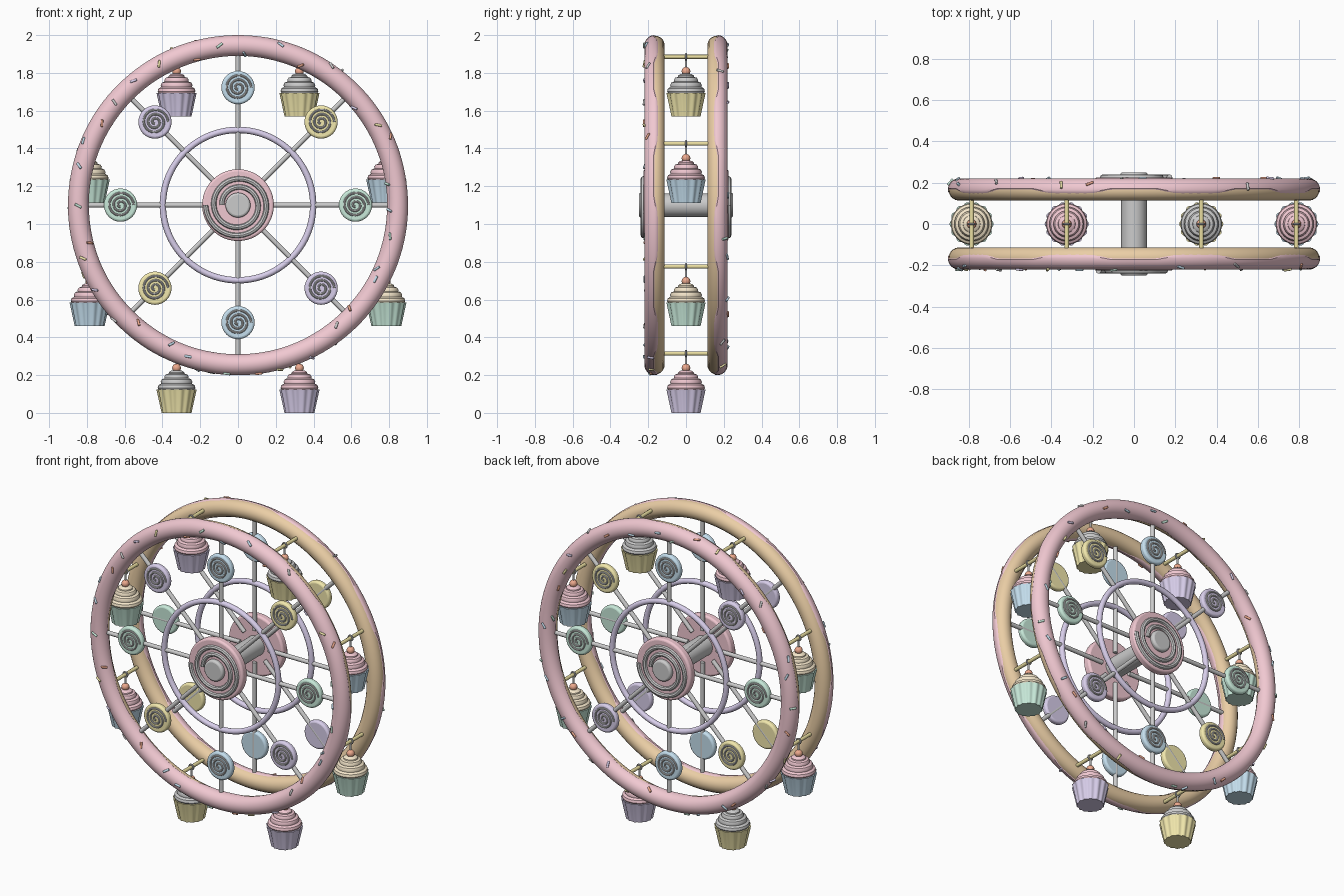
import bpy, bmesh, math, random
from math import sin, cos, pi, radians
from mathutils import Vector

if "Cube" in bpy.data.objects:
    bpy.data.objects.remove(bpy.data.objects["Cube"])

random.seed(4)
CZ, RY, RM = 1.1, 0.165, 0.845   # wheel centre height, rim offset, rim radius
COL = dict(pink=(.88, .58, .64), tan=(.83, .62, .38), lilac=(.69, .62, .83), blue=(.56, .74, .86),
           yellow=(.89, .81, .42), green=(.58, .82, .70), cream=(.92, .80, .60),
           white=(.88, .87, .85), cherry=(.85, .40, .27), gold=(.83, .74, .36), grey=(.7, .7, .7))
MAT = {}
for n, c in COL.items():
    MAT[n] = bpy.data.materials.new(n)
    MAT[n].diffuse_color = (*c, 1)


def finish(name, mat, angle=40):
    o = bpy.context.object
    o.name = name
    o.data.materials.append(MAT[mat])
    bpy.ops.object.shade_smooth_by_angle(angle=radians(angle))
    return o


def mesh_grid(name, rows, mat, close_rows=False, close_cols=True, cap=False):
    """Skin a list of equally long point rows."""
    bm = bmesh.new()
    vs = [[bm.verts.new(p) for p in r] for r in rows]
    nr, nc = len(rows), len(rows[0])
    for i in range(nr if close_rows else nr - 1):
        for j in range(nc if close_cols else nc - 1):
            a, b = vs[i], vs[(i + 1) % nr]
            k = (j + 1) % nc
            bm.faces.new((a[j], a[k], b[k], b[j]))
    if cap:
        bm.faces.new(vs[0])
        bm.faces.new(vs[-1])
    bmesh.ops.recalc_face_normals(bm, faces=bm.faces)
    me = bpy.data.meshes.new(name)
    bm.to_mesh(me)
    bm.free()
    o = bpy.data.objects.new(name, me)
    bpy.context.collection.objects.link(o)
    bpy.ops.object.select_all(action='DESELECT')
    o.select_set(True)
    bpy.context.view_layer.objects.active = o
    return finish(name, mat)


def rod(name, p, q, r, mat, bevel=0, seg=16):
    p, q = Vector(p), Vector(q)
    d = q - p
    bpy.ops.mesh.primitive_cylinder_add(vertices=seg, radius=r, depth=d.length, location=(p + q) / 2,
                                        rotation=d.to_track_quat('Z', 'Y').to_euler())
    o = finish(name, mat)
    if bevel:
        m = o.modifiers.new("bevel", 'BEVEL')
        m.width, m.segments = bevel, 3
    return o


def ring(name, loc, R, r, mat, seg=96, mseg=16, rot=(pi / 2, 0, 0)):
    bpy.ops.mesh.primitive_torus_add(major_radius=R, minor_radius=r, major_segments=seg,
                                     minor_segments=mseg, location=loc, rotation=rot)
    return finish(name, mat)


def ball(name, loc, r, mat, sz=(1, 1, 1)):
    bpy.ops.mesh.primitive_uv_sphere_add(segments=24, ring_count=12, radius=r, location=loc)
    bpy.context.object.scale = sz
    return finish(name, mat)


def spiral(name, cx, cz, y, s, r0, r1, turns, tube, start, mat):
    """Swirl tube winding inwards from r0 to r1 on the outer face."""
    n, m, rows = int(turns * 32), 8, []
    for i in range(n + 1):
        t = i / n
        a, r = start + t * turns * 2 * pi, r0 + (r1 - r0) * t
        row = []
        for j in range(m):
            b = 2 * pi * j / m
            rr = r + tube * cos(b)
            row.append((cx - s * rr * cos(a), y + tube * sin(b), cz + rr * sin(a)))
        rows.append(row)
    return mesh_grid(name, rows, mat, cap=True)


def lathe(name, loc, prof, mat, seg=32, pleats=0, amp=0.0):
    x, y, z = loc
    rows = []
    for r, h in prof:
        row = []
        for j in range(seg):
            a = 2 * pi * j / seg
            q = r + amp * cos(pleats * a) * (r / .1)
            row.append((x + q * cos(a), y + q * sin(a), z + h))
        rows.append(row)
    return mesh_grid(name, rows, mat, cap=True)


# rims, spokes, lollipops, hub faces: front (s=-1) and back (s=1)
LOLLY = ['green', 'yellow', 'blue', 'lilac', 'green', 'lilac', 'blue', 'yellow']
LOLLY[5], LOLLY[7] = 'yellow', 'lilac'
SPR = ['blue', 'green', 'cherry', 'yellow', 'lilac', 'white', 'cherry', 'blue']
for s, side in ((-1, "front"), (1, "back")):
    y = s * RY
    ring(side + "_dough_rim", (0, y, CZ), RM, .052, 'tan', 128, 20)
    # icing shell with a wavy drip edge
    rows = []
    for i in range(144):
        a = 2 * pi * i / 144
        w = max(-1, min(1, 2 * cos(9 * (a - pi / 2))))
        lim = radians(102 - 11 * w)
        row = []
        for j in range(21):
            b = -lim + 2 * lim * j / 20
            q = .0555 if 0 < j < 20 else .050
            r = RM + q * sin(b)
            row.append((r * cos(a), y + s * q * cos(b), CZ + r * sin(a)))
        rows.append(row)
    mesh_grid(side + "_icing", rows, 'pink', close_rows=True, close_cols=False)
    # sprinkles
    for i in range(34):
        a = 2 * pi * (i + random.uniform(-.35, .35)) / 34
        b = radians(random.uniform(-65, 75))
        er = Vector((cos(a), 0, sin(a)))
        n = er * sin(b) + Vector((0, s * cos(b), 0))
        t1 = Vector((-sin(a), 0, cos(a)))
        t2 = n.cross(t1)
        g = random.uniform(0, pi)
        d = (t1 * cos(g) + t2 * sin(g)) * .019
        p = Vector((0, y, CZ)) + er * RM + n * .057
        rod("sprinkle", p - d, p + d, .007, SPR[i % 8], .003, 8)
    # inner ring
    ring(side + "_inner_ring", (0, y, CZ), .398, .017, 'lilac', 80, 12)
    for k in range(8):
        a = k * pi / 4
        c, z = cos(a), sin(a)
        rod("spoke", (.1 * c, y, CZ + .1 * z), (.82 * c, y, CZ + .82 * z), .013, 'white')
        x, h = .622 * c, CZ + .622 * z
        rod("lollipop", (x, y - s * .012, h), (x, y + s * .025, h), .088, LOLLY[k], .012, 32)
        spiral("lollipop_swirl", x, h, y + s * .026, s, .07, .008, 2.75, .006, 0, 'white')
    # hub
    rod(side + "_hub_disc", (0, s * .175, CZ), (0, s * .225, CZ), .19, 'pink', .012, 48)
    spiral(side + "_hub_swirl", 0, CZ, s * .226, s, .172, .085, 2, .014, pi, 'white')
    rod(side + "_hub_cap", (0, s * .2, CZ), (0, s * .25, CZ), .066, 'white', .012, 32)

rod("axle", (0, -.19, CZ), (0, .19, CZ), .062, 'white', 0, 32)

# hanging cupcake cabins
CUPS = [('blue', 'pink'), ('yellow', 'white'), ('lilac', 'pink'), ('green', 'cream')]
FROST = [(.05, .11), (.092, .118), (.1, .132), (.096, .147), (.082, .155), (.084, .165), (.078, .178),
         (.063, .184), (.064, .193), (.057, .204), (.042, .208), (.041, .215), (.032, .223), (.012, .227)]
WRAP = [(.076, 0), (.101, .118), (.103, .124), (.094, .124), (.09, .112)]
for k in range(8):
    a = pi / 8 + k * pi / 4
    x, zb = .85 * cos(a), CZ + .85 * sin(a)
    z = zb - .315
    cup, top = CUPS[k % 4]
    rod("crossbar", (x, -.125, zb), (x, .125, zb), .011, 'gold')
    ring("hanger_loop", (x, 0, zb), .015, .005, 'grey', 20, 8)
    rod("hanger_rod", (x, 0, z + .25), (x, 0, zb - .012), .006, 'grey', 0, 10)
    lathe("cupcake_wrapper", (x, 0, z), WRAP, cup, 84, 14, .004)
    lathe("cupcake_frosting", (x, 0, z), FROST, top, 32)
    ball("cherry", (x, 0, z + .238), .023, 'cherry')

for m in bpy.data.materials:
    if m.users and not m.is_grease_pencil:
        m.use_nodes = True
        m.node_tree.nodes["Principled BSDF"].inputs["Base Color"].default_value = m.diffuse_color
